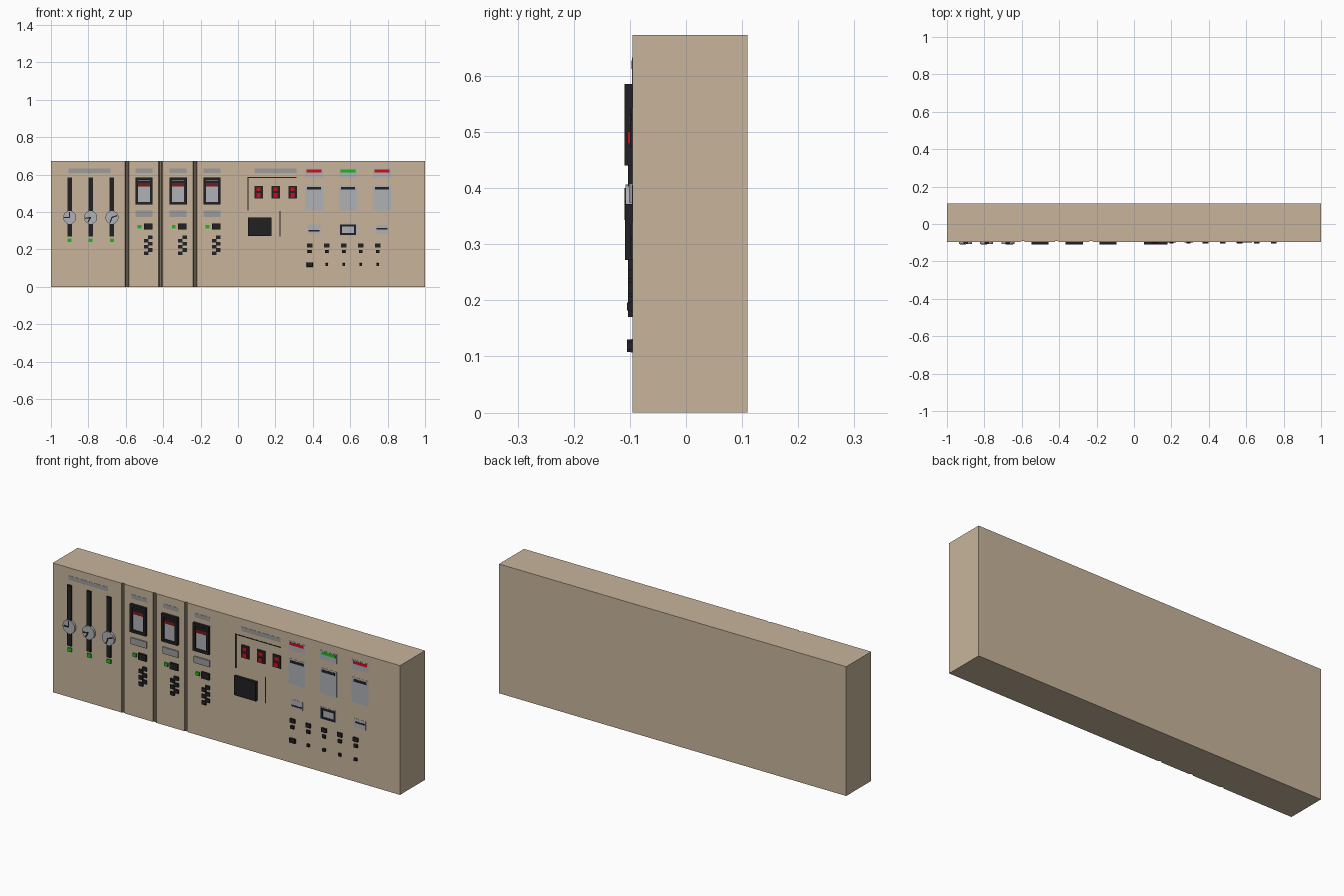
import bpy, bmesh, math
from mathutils import Matrix

if "Cube" in bpy.data.objects:
    bpy.data.objects.remove(bpy.data.objects["Cube"])

FRONT, BACK, TOP = -0.0955, 0.11, 0.673


def material(name, r, g, b):
    m = bpy.data.materials.new(name)
    m.diffuse_color = (r, g, b, 1)
    m.use_nodes = True
    m.node_tree.nodes["Principled BSDF"].inputs["Base Color"].default_value = m.diffuse_color
    return m


TAN = material("tan", 0.58, 0.46, 0.33)
SEAM = material("seam_brown", 0.2, 0.16, 0.11)
BLACK = material("black", 0.015, 0.015, 0.017)
GREY = material("grey", 0.43, 0.44, 0.46)
LABEL = material("label_grey", 0.34, 0.33, 0.33)
RED = material("red", 0.65, 0.004, 0.01)
DARK_RED = material("dark_red", 0.2, 0.01, 0.012)
GREEN = material("green", 0.01, 0.5, 0.01)


def finish(name, bm, mat):
    bmesh.ops.recalc_face_normals(bm, faces=bm.faces)
    me = bpy.data.meshes.new(name)
    bm.to_mesh(me)
    bm.free()
    me.materials.append(mat)
    ob = bpy.data.objects.new(name, me)
    bpy.context.collection.objects.link(ob)
    return ob


def plate(name, x, z, w, h, out, mat, base=0.0, angle=0.0, taper=1.0):
    """Box on the front panel, centred at x, z and standing out from it."""
    bm = bmesh.new()
    bmesh.ops.create_cube(bm, size=1)
    for v in bm.verts:
        front = v.co.y < 0
        s = taper if front else 1
        v.co = (v.co.x * w * s, -out if front else -base + 0.002, v.co.z * h * s)
    bm.transform(Matrix.Translation((x, FRONT, z)) @ Matrix.Rotation(angle, 4, 'Y'))
    return finish(name, bm, mat)


def disc(name, x, z, r, out, mat):
    bm = bmesh.new()
    bmesh.ops.create_cone(bm, cap_ends=True, segments=24, radius1=r, radius2=r, depth=out)
    bm.transform(Matrix.Translation((x, FRONT - out / 2, z)) @ Matrix.Rotation(math.pi / 2, 4, 'X'))
    return finish(name, bm, mat)


def frame(name, x, z, w, h, t, out, mat):
    """Rectangular rim of four bars."""
    for s, side in ((-1, "left"), (1, "right")):
        plate(f"{name}_{side}", x + s * (w - t) / 2, z, t, h, out, mat)
    for s, side in ((-1, "bottom"), (1, "top")):
        plate(f"{name}_{side}", x, z + s * (h - t) / 2, w - 2 * t, t, out, mat)


# cabinet: plan outline with three shallow seam grooves, extruded upwards
SEAMS = (-0.594, -0.414, -0.23)
outline = [(-1, BACK), (-1, FRONT)]
for x in SEAMS:
    outline += [(x - 0.010, FRONT), (x - 0.006, FRONT + 0.005),
                (x + 0.006, FRONT + 0.005), (x + 0.010, FRONT)]
outline += [(1, FRONT), (1, BACK)]
bm = bmesh.new()
base = bm.faces.new([bm.verts.new((x, y, 0)) for x, y in outline])
ext = bmesh.ops.extrude_face_region(bm, geom=[base])
bmesh.ops.translate(bm, vec=(0, 0, TOP), verts=[g for g in ext["geom"] if isinstance(g, bmesh.types.BMVert)])
cabinet = finish("cabinet", bm, TAN)
cabinet.data.materials.append(SEAM)
for p in cabinet.data.polygons:
    if abs(p.normal.z) < 0.1 and p.center.y > FRONT + 0.001 and p.center.y < 0 and abs(p.center.x) < 0.9:
        p.material_index = 1

# left section: slots with dial knobs and lamps
plate("slider_label", -0.795, 0.621, 0.225, 0.022, 0.001, LABEL)
for i, (x, a, b) in enumerate(((-0.90, 180, 90), (-0.788, 190, 240), (-0.674, 20, 250))):
    plate(f"slider_slot_{i}", x, 0.428, 0.024, 0.315, 0.008, BLACK)
    disc(f"dial_{i}", x, 0.371, 0.035, 0.012, GREY)
    for k, deg in enumerate((a, b)):
        t = math.radians(deg)
        plate(f"dial_pointer_{i}_{k}", x + 0.014 * math.cos(t), 0.371 + 0.014 * math.sin(t),
              0.030, 0.006, 0.0145, BLACK, 0.010, -t)
    plate(f"slider_lamp_{i}", x, 0.249, 0.022, 0.02, 0.006, GREEN)

# three narrow sections: meter, name plate, lamp, switch and staggered keys
for i, x in enumerate((-0.502, -0.32, -0.139)):
    plate(f"meter_label_{i}", x, 0.621, 0.09, 0.022, 0.001, LABEL)
    plate(f"meter_face_{i}", x, 0.513, 0.075, 0.125, 0.007, GREY)
    frame(f"meter_rim_{i}", x, 0.513, 0.092, 0.145, 0.014, 0.0145, BLACK)
    plate(f"meter_scale_{i}", x, 0.561, 0.064, 0.014, 0.008, BLACK)
    plate(f"meter_band_{i}", x, 0.545, 0.064, 0.018, 0.010, DARK_RED)
    plate(f"name_plate_{i}", x, 0.391, 0.09, 0.034, 0.006, LABEL)
    plate(f"section_lamp_{i}", x - 0.024, 0.321, 0.02, 0.018, 0.006, GREEN)
    plate(f"section_switch_{i}", x + 0.022, 0.323, 0.046, 0.033, 0.010, BLACK)
    for k in range(3):
        plate(f"key_right_{i}_{k}", x + 0.034, 0.264 - 0.0335 * k, 0.024, 0.019, 0.008, BLACK)
        plate(f"key_left_{i}_{k}", x + 0.012, 0.247 - 0.0335 * k, 0.024, 0.019, 0.008, BLACK)

# digital display group with thin trim lines and a screen
plate("display_label", 0.20, 0.621, 0.225, 0.022, 0.001, LABEL)
plate("display_trim_side", 0.054, 0.497, 0.006, 0.178, 0.001, BLACK)
plate("display_trim_top", 0.184, 0.584, 0.26, 0.005, 0.001, BLACK)
plate("screen_trim", 0.225, 0.338, 0.006, 0.135, 0.001, BLACK)
plate("screen", 0.116, 0.322, 0.125, 0.1, 0.0135, BLACK)
for i, x in enumerate((0.11, 0.201, 0.292)):
    plate(f"display_{i}", x, 0.507, 0.046, 0.067, 0.004, BLACK)
    plate(f"display_upper_{i}", x, 0.521, 0.022, 0.018, 0.006, RED)
    plate(f"display_lower_{i}", x, 0.490, 0.022, 0.022, 0.009, RED)

# right columns: indicator plates and recorder windows
for i, (x, mat) in enumerate(((0.406, RED), (0.588, GREEN), (0.77, RED))):
    plate(f"indicator_plate_{i}", x, 0.609, 0.096, 0.048, 0.001, GREY)
    plate(f"indicator_lamp_{i}", x, 0.620, 0.08, 0.015, 0.002, mat)
    plate(f"window_{i}", x, 0.476, 0.096, 0.133, 0.001, GREY)
    plate(f"window_slot_{i}", x, 0.527, 0.075, 0.014, 0.002, BLACK)

# small instruments below the windows
plate("small_meter_left", 0.406, 0.309, 0.068, 0.046, 0.001, GREY)
plate("small_meter_left_slot", 0.406, 0.300, 0.06, 0.007, 0.002, BLACK)
plate("small_meter_middle", 0.588, 0.306, 0.095, 0.066, 0.001, GREY)
frame("small_meter_middle_rim", 0.588, 0.306, 0.085, 0.056, 0.011, 0.003, BLACK)
plate("small_meter_right", 0.77, 0.307, 0.066, 0.046, 0.001, GREY)
plate("small_meter_right_slot", 0.77, 0.311, 0.058, 0.008, 0.002, BLACK)

# switch rows at the lower right
for i in range(5):
    x = 0.383 + 0.091 * i
    plate(f"push_button_{i}", x, 0.222, 0.028, 0.021, 0.008, BLACK)
    plate(f"toggle_{i}", x, 0.189, 0.021, 0.018, 0.010, BLACK, taper=0.8)
    size = (0.034, 0.024) if i == 0 else (0.015, 0.015)
    plate(f"selector_{i}", x, 0.119, *size, 0.010, BLACK, taper=0.9)
